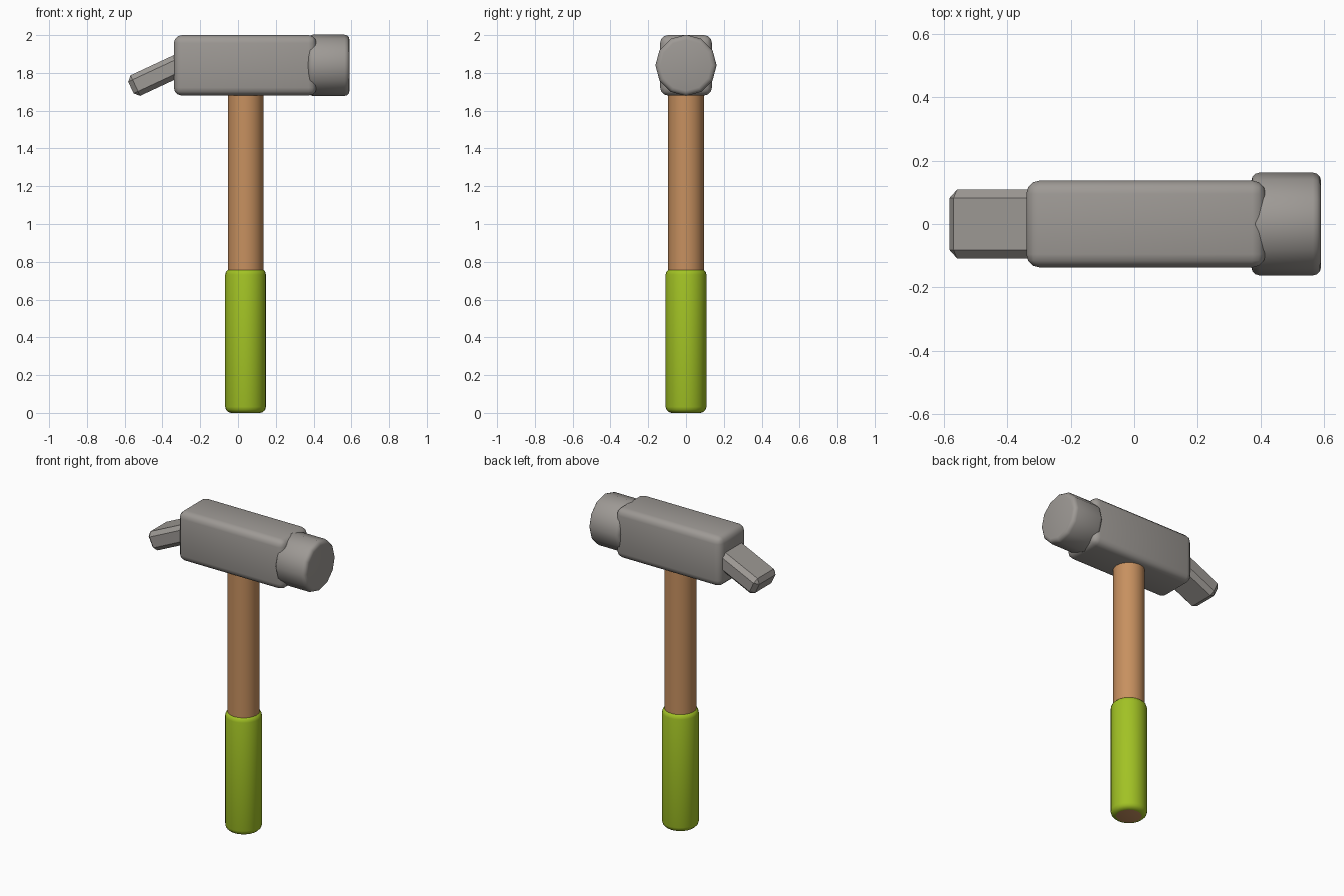
import bpy, math
from mathutils import Vector

cube = bpy.data.objects.get("Cube")
if cube:
    bpy.data.objects.remove(cube, do_unlink=True)


def material(name, rgb):
    m = bpy.data.materials.new(name)
    m.use_nodes = True
    m.diffuse_color = (*rgb, 1)
    m.node_tree.nodes["Principled BSDF"].inputs["Base Color"].default_value = (*rgb, 1)
    return m


steel = material("grey steel", (0.34, 0.32, 0.30))
wood = material("brown wood", (0.57, 0.28, 0.115))
rubber = material("green rubber", (0.36, 0.54, 0.018))


def finish(name, mat, bevel=0, segments=2, smooth=40):
    """Name, colour, round the edges and shade the active part."""
    ob = bpy.context.object
    ob.name = name
    bpy.ops.object.transform_apply(location=False, rotation=True, scale=True)
    ob.data.materials.append(mat)
    if bevel:
        mod = ob.modifiers.new("rounded edges", "BEVEL")
        mod.width = bevel
        mod.segments = segments
        mod.limit_method = "ANGLE"
        mod.angle_limit = math.radians(40)
        bpy.ops.object.modifier_apply(modifier=mod.name)
    bpy.ops.object.shade_smooth_by_angle(angle=math.radians(smooth))
    return ob


def box(name, mat, centre, size, tilt=0, **kw):
    bpy.ops.mesh.primitive_cube_add(size=1, location=centre, rotation=(0, tilt, 0))
    bpy.context.object.scale = size
    return finish(name, mat, **kw)


def cylinder(name, mat, centre, radius, depth, sides, tilt=0, **kw):
    bpy.ops.mesh.primitive_cylinder_add(vertices=sides, radius=radius, depth=depth,
                                        location=centre, rotation=(0, tilt, 0))
    return finish(name, mat, **kw)


handle_x = 0.04

# Handle and grip
cylinder("handle_shaft", wood, (handle_x, 0, 1.24), 0.094, 1.0, 24)
grip = cylinder("handle_grip", rubber, (handle_x, 0, 0.382), 0.108, 0.764, 24,
                bevel=0.032, segments=3)

# The wooden end of the shaft shows at the base of the grip
grip.data.materials.append(wood)
for face in grip.data.polygons:
    if face.normal.z < -0.99:
        face.material_index = 1

# Head block and striking face
box("head_block", steel, (0.038, 0, 1.84), (0.755, 0.274, 0.32), bevel=0.042, segments=3)
cylinder("striking_face", steel, (0.48, 0, 1.84), 0.162, 0.22, 12, tilt=math.pi / 2,
         bevel=0.026, segments=3)

# Tilted wedge at the back of the head
angle = math.radians(25)
along = Vector((math.cos(angle), 0, math.sin(angle)))
tip = Vector((-0.567, 0, 1.722))
box("rear_wedge", steel, tip + along * 0.19, (0.38, 0.216, 0.12), tilt=-angle,
    bevel=0.026, segments=1, smooth=30)
